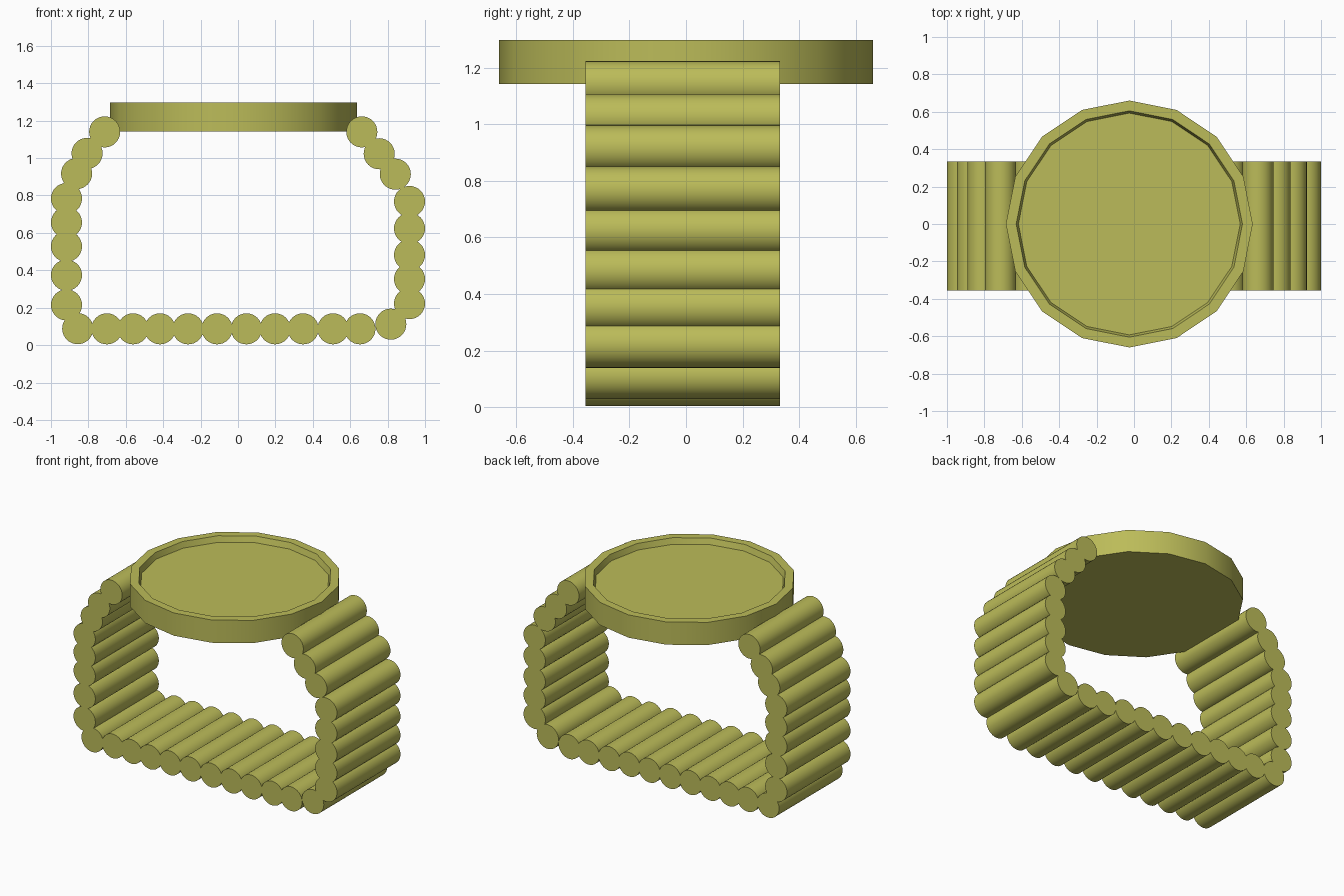
import bpy, bmesh, math

if "Cube" in bpy.data.objects:
    bpy.data.objects.remove(bpy.data.objects["Cube"])

mat = bpy.data.materials.new("olive")
mat.diffuse_color = (0.5, 0.5, 0.1, 1)
mat.use_nodes = True
mat.node_tree.nodes["Principled BSDF"].inputs["Base Color"].default_value = mat.diffuse_color


def finish(name, bm):
    bmesh.ops.recalc_face_normals(bm, faces=bm.faces)
    me = bpy.data.meshes.new(name)
    bm.to_mesh(me)
    bm.free()
    ob = bpy.data.objects.new(name, me)
    bpy.context.collection.objects.link(ob)
    me.materials.append(mat)
    bpy.ops.object.select_all(action='DESELECT')
    ob.select_set(True)
    bpy.context.view_layer.objects.active = ob
    bpy.ops.object.shade_smooth_by_angle(angle=math.radians(35))
    return ob


# watch case: 16-sided disc with a raised rim around a sunken dial
def watch_case(cx, z0, z1, r, r_in, r_dial, depth, n=16):
    bm = bmesh.new()
    rings = []
    for rad, z in ((r, z0), (r, z1), (r_in, z1), (r_dial, z1 - depth)):
        rings.append([bm.verts.new((cx + rad * math.cos(2 * math.pi * i / n),
                                    rad * math.sin(2 * math.pi * i / n), z))
                      for i in range(n)])
    for a, b in zip(rings, rings[1:]):
        for i in range(n):
            j = (i + 1) % n
            bm.faces.new((a[i], a[j], b[j], b[i]))
    bm.faces.new(rings[0][::-1])
    bm.faces.new(rings[-1])
    return finish("watch_case", bm)


# band link: round bar lying along y
def band_link(i, x, z, r=0.083, y0=-0.355, y1=0.333, n=32):
    bm = bmesh.new()
    bmesh.ops.create_cone(bm, cap_ends=True, segments=n, radius1=r, radius2=r,
                          depth=y1 - y0)
    ob = finish(f"band_link_{i:02d}", bm)
    ob.rotation_euler.x = math.pi / 2
    ob.location = (x, (y0 + y1) / 2, z)


watch_case(-0.025, 1.142, 1.298, 0.66, 0.605, 0.593, 0.04)

# band path, from the left lug round the bottom to the right lug
left = [(-0.713, 1.140), (-0.807, 1.025), (-0.863, 0.917)]
left += [(-0.917, z) for z in (0.784, 0.656, 0.528, 0.374, 0.215)]
bottom = [(-0.857, 0.088)]
bottom += [(x, 0.087) for x in (-0.701, -0.561, -0.417, -0.267, -0.112,
                                0.045, 0.198, 0.348, 0.508, 0.652)]
right = [(0.817, 0.112)]
right += [(0.917, z) for z in (0.222, 0.353, 0.482, 0.624, 0.768)]
right += [(0.841, 0.914), (0.755, 1.023), (0.662, 1.140)]
for i, (x, z) in enumerate(left + bottom + right):
    band_link(i, x, z)
